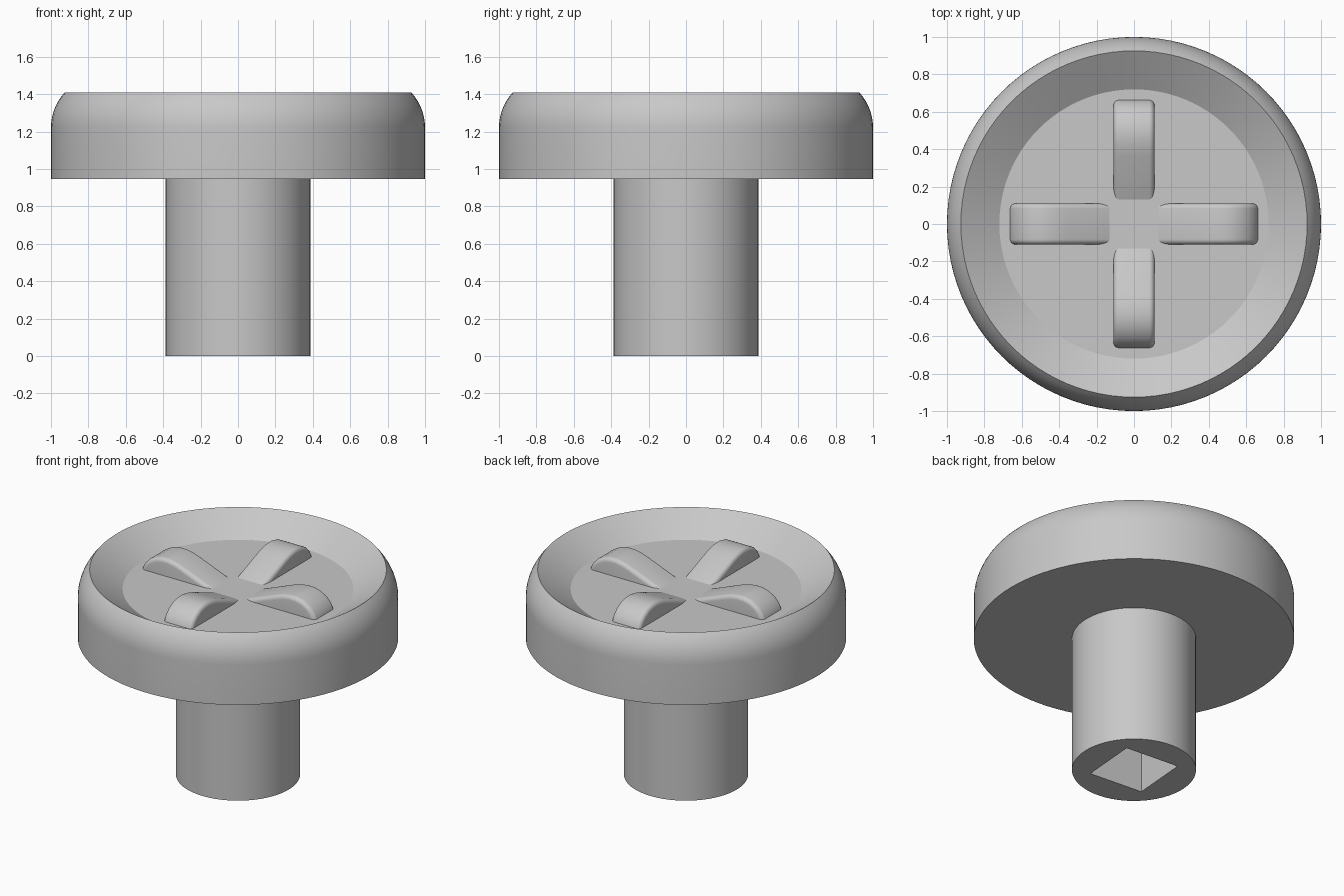
import bpy, bmesh, math
from mathutils import Matrix

cube = bpy.data.objects.get("Cube")
if cube:
    bpy.data.objects.remove(cube, do_unlink=True)

grey = bpy.data.materials.new("plain grey")
grey.use_nodes = True
grey.diffuse_color = (0.58, 0.58, 0.58, 1)
grey.node_tree.nodes["Principled BSDF"].inputs["Base Color"].default_value = (0.58, 0.58, 0.58, 1)

FLOOR = 1.28


def make_object(name, bm):
    bmesh.ops.recalc_face_normals(bm, faces=bm.faces)
    mesh = bpy.data.meshes.new(name)
    bm.to_mesh(mesh)
    bm.free()
    obj = bpy.data.objects.new(name, mesh)
    bpy.context.collection.objects.link(obj)
    mesh.materials.append(grey)
    return obj


def activate(obj):
    bpy.ops.object.select_all(action='DESELECT')
    obj.select_set(True)
    bpy.context.view_layer.objects.active = obj


def smooth(obj, degrees):
    activate(obj)
    bpy.ops.object.shade_smooth_by_angle(angle=math.radians(degrees))


# Knob body: stem, rounded head and dished top turned from one profile
shoulder = []
for i in range(9):
    a = math.radians(42.7) * i / 8
    shoulder.append((0.72 + 0.28 * math.cos(a), 1.22 + 0.28 * math.sin(a)))
profile = [(0, 0), (0.387, 0), (0.387, 0.945), (1, 0.945)] + shoulder
profile += [(0.72, FLOOR), (0, FLOOR)]

bm = bmesh.new()
verts = [bm.verts.new((r, 0, z)) for r, z in profile]
edges = [bm.edges.new(pair) for pair in zip(verts, verts[1:])]
bmesh.ops.spin(bm, geom=verts + edges, cent=(0, 0, 0), axis=(0, 0, 1),
               angle=math.tau, steps=96, use_merge=False)
bmesh.ops.remove_doubles(bm, verts=bm.verts, dist=0.0005)
body = make_object("knob_body", bm)

# Square socket cut up into the stem
bm = bmesh.new()
bmesh.ops.create_cube(bm, size=1, matrix=Matrix.Rotation(math.radians(-4.5), 4, 'Z')
                      @ Matrix.Diagonal((0.39, 0.39, 1.2, 1)))
cutter = make_object("socket_cutter", bm)
cutter.hide_render = True
cut = body.modifiers.new("socket", 'BOOLEAN')
cut.operation = 'DIFFERENCE'
cut.solver = 'EXACT'
cut.object = cutter
activate(body)
bpy.ops.object.modifier_apply(modifier=cut.name)
bpy.data.objects.remove(cutter, do_unlink=True)
smooth(body, 25)

# Four raised grip ribs rising out of the dish floor
rib_side = [(0.02, 1.18), (0.02, 1.237), (0.36, 1.37), (0.41, 1.386), (0.46, 1.395),
            (0.51, 1.395), (0.56, 1.383), (0.61, 1.355), (0.645, 1.318),
            (0.667, 1.27), (0.67, 1.18)]
for i, side in enumerate(("left", "back", "right", "front")):
    bm = bmesh.new()
    face = bm.faces.new([bm.verts.new((r, -0.11, z)) for r, z in rib_side])
    ext = bmesh.ops.extrude_face_region(bm, geom=[face])
    moved = [v for v in ext["geom"] if isinstance(v, bmesh.types.BMVert)]
    bmesh.ops.translate(bm, verts=moved, vec=(0, 0.22, 0))
    bmesh.ops.rotate(bm, verts=bm.verts, cent=(0, 0, 0),
                     matrix=Matrix.Rotation(i * math.pi / 2, 3, 'Z'))
    rib = make_object(side + "_rib", bm)
    bevel = rib.modifiers.new("rounded_edges", 'BEVEL')
    bevel.width = 0.045
    bevel.segments = 5
    bevel.limit_method = 'ANGLE'
    bevel.angle_limit = math.radians(60)
    activate(rib)
    bpy.ops.object.modifier_apply(modifier=bevel.name)
    smooth(rib, 40)
